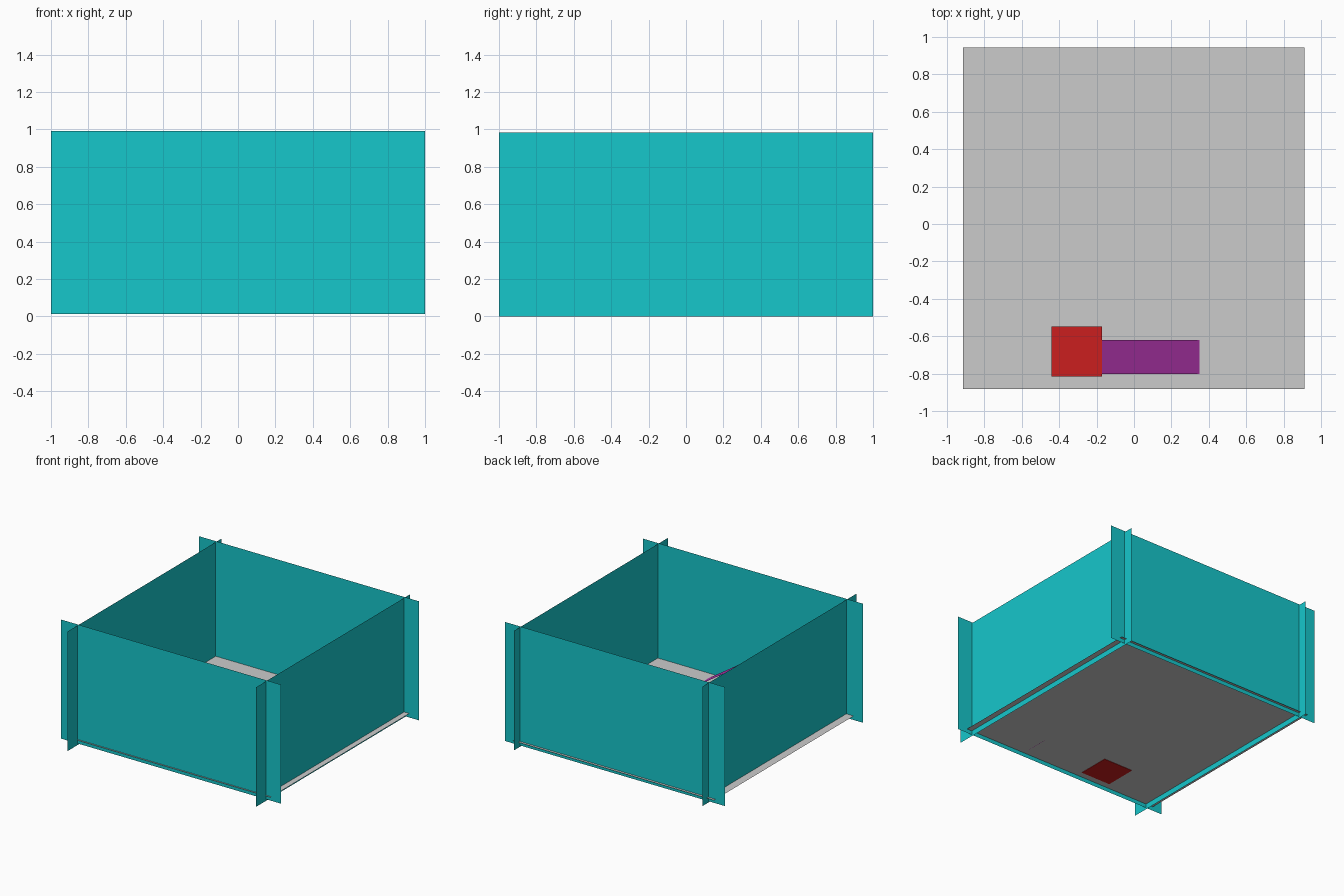
import bpy

if "Cube" in bpy.data.objects:
    bpy.data.objects.remove(bpy.data.objects["Cube"])

def material(name, rgb):
    m = bpy.data.materials.new(name)
    m.diffuse_color = (*rgb, 1)
    m.use_nodes = True
    m.node_tree.nodes["Principled BSDF"].inputs["Base Color"].default_value = m.diffuse_color
    return m

teal = material("teal", (0.008, 0.57, 0.6))
red = material("red", (0.6, 0.013, 0.013))
purple = material("purple", (0.45, 0.037, 0.43))

def sheet(name, corners, mat=None):
    """Single flat panel without thickness."""
    me = bpy.data.meshes.new(name)
    me.from_pydata(corners, [], [range(len(corners))])
    ob = bpy.data.objects.new(name, me)
    bpy.context.collection.objects.link(ob)
    if mat:
        me.materials.append(mat)
    return ob

# Floor panel
F = 0.045
sheet("floor", [(-0.915, -0.882, F), (0.912, -0.882, F),
                (0.912, 0.943, F), (-0.915, 0.943, F)])

# Front and back walls, running past the corners
for name, y in (("front_wall", -0.87), ("back_wall", 0.922)):
    sheet(name, [(-1, y, 0.012), (1, y, 0.012), (1, y, 0.99), (-1, y, 0.99)], teal)

# Left and right walls, crossing the others
for name, x in (("left_wall", -0.848), ("right_wall", 0.865)):
    sheet(name, [(x, -1, 0), (x, 1, 0), (x, 1, 0.982), (x, -1, 0.982)], teal)

# Red block standing on the floor, its base just showing underneath
lo, hi = (-0.44, -0.815, 0.042), (-0.172, -0.549, 0.40)
bpy.ops.mesh.primitive_cube_add(size=1, location=[(a + b) / 2 for a, b in zip(lo, hi)])
block = bpy.context.object
block.name = "block"
block.scale = [b - a for a, b in zip(lo, hi)]
block.data.materials.append(red)

# Ramp from the block down through the floor
sheet("ramp", [(-0.172, -0.802, 0.395), (0.362, -0.802, 0.038),
               (0.362, -0.62, 0.038), (-0.172, -0.62, 0.395)], purple)
